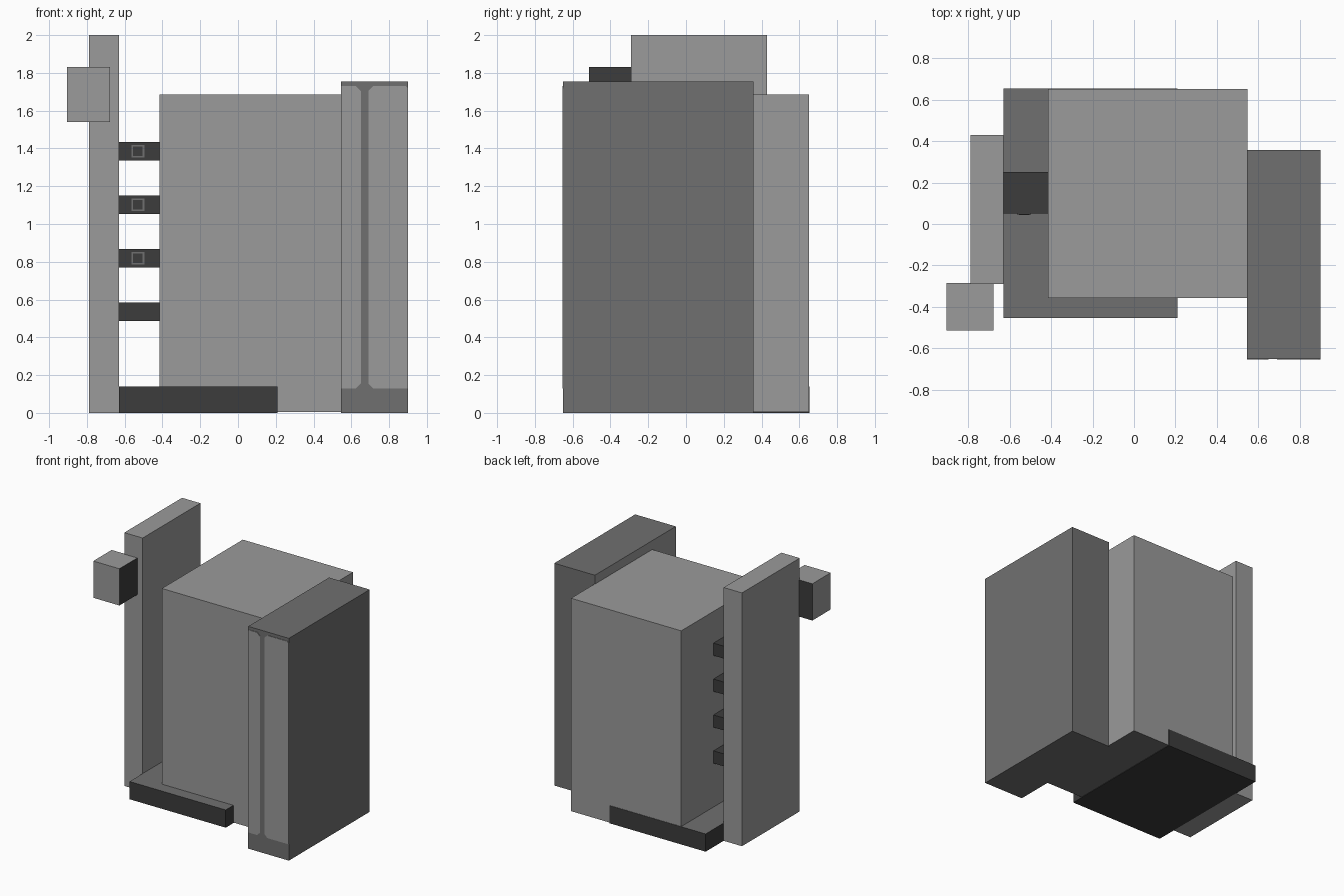
import bpy, bmesh
from mathutils import Vector

if "Cube" in bpy.data.objects:
    bpy.data.objects.remove(bpy.data.objects["Cube"])


def material(name, v):
    m = bpy.data.materials.new(name)
    m.diffuse_color = (v, v, v, 1)
    m.use_nodes = True
    m.node_tree.nodes["Principled BSDF"].inputs["Base Color"].default_value = m.diffuse_color
    return m


MATS = [material("light grey", 0.325), material("mid grey", 0.163),
        material("charcoal", 0.045)]
LIGHT, MID, DARK = 0, 1, 2
DIRS = {"left": (-1, 0, 0), "right": (1, 0, 0), "front": (0, -1, 0),
        "back": (0, 1, 0), "bottom": (0, 0, -1), "top": (0, 0, 1)}


def finish(bm, name):
    me = bpy.data.meshes.new(name)
    bm.to_mesh(me)
    bm.free()
    for m in MATS:
        me.materials.append(m)
    ob = bpy.data.objects.new(name, me)
    bpy.context.collection.objects.link(ob)
    return ob


def box(name, x, y, z, colour, **sides):
    """Box from min/max ranges; sides gives other colours by direction."""
    bm = bmesh.new()
    bmesh.ops.create_cube(bm, size=1)
    for v in bm.verts:
        v.co = [r[0] if c < 0 else r[1] for c, r in zip(v.co, (x, y, z))]
    bm.normal_update()
    for f in bm.faces:
        f.material_index = colour
        for side, c in sides.items():
            if f.normal.dot(Vector(DIRS[side])) > 0.9:
                f.material_index = c
    return finish(bm, name)


def front_plate(name, outline, y, thick, colour):
    """Thin plate facing -y from an x, z outline."""
    bm = bmesh.new()
    face = bm.faces.new([bm.verts.new((px, y, pz)) for px, pz in outline])
    ext = bmesh.ops.extrude_face_region(bm, geom=[face])
    for g in ext["geom"]:
        if isinstance(g, bmesh.types.BMVert):
            g.co.y -= thick
    bmesh.ops.recalc_face_normals(bm, faces=bm.faces)
    for f in bm.faces:
        f.material_index = colour
    return finish(bm, name)


# main body
box("body", (-0.415, 0.548), (-0.357, 0.652), (0.004, 1.685), LIGHT, bottom=MID)

# tall side block with two light front panels
box("side_block", (0.545, 0.90), (-0.651, 0.358), (0, 1.755), MID, left=LIGHT)
c = 0.025
front_plate("left_panel", [(0.545, 0.13), (0.65 - c, 0.13), (0.65, 0.13 + c),
                           (0.65, 1.73 - c), (0.65 - c, 1.73), (0.545, 1.73)],
            -0.651, 0.004, LIGHT)
front_plate("right_panel", [(0.69 + c, 0.13), (0.90, 0.13), (0.90, 1.73 - c / 2),
                            (0.90 - c / 2, 1.73), (0.69 + c, 1.73),
                            (0.69, 1.73 - c), (0.69, 0.13 + c)],
            -0.651, 0.004, LIGHT)

# base slab
box("base", (-0.63, 0.21), (-0.453, 0.655), (0, 0.14), DARK, top=MID)

# tall back panel and the small knob on it
box("tall_panel", (-0.79, -0.63), (-0.29, 0.43), (0, 2.0), LIGHT)
box("knob", (-0.905, -0.677), (-0.513, -0.284), (1.54, 1.83), LIGHT,
    right=DARK, back=DARK)

# connecting rungs with small square marks
for i in range(4):
    z = 0.535 + i * 0.2835
    box(f"rung_{i + 1}", (-0.632, -0.413), (0.05, 0.25), (z - 0.049, z + 0.049), DARK)
    if i:
        for part, r, t, col in (("mark", 0.034, 0.003, MID), ("mark_centre", 0.025, 0.006, DARK)):
            x = -0.53
            front_plate(f"rung_{part}_{i + 1}",
                        [(x - r, z - r), (x + r, z - r), (x + r, z + r), (x - r, z + r)],
                        0.05, t, col)
